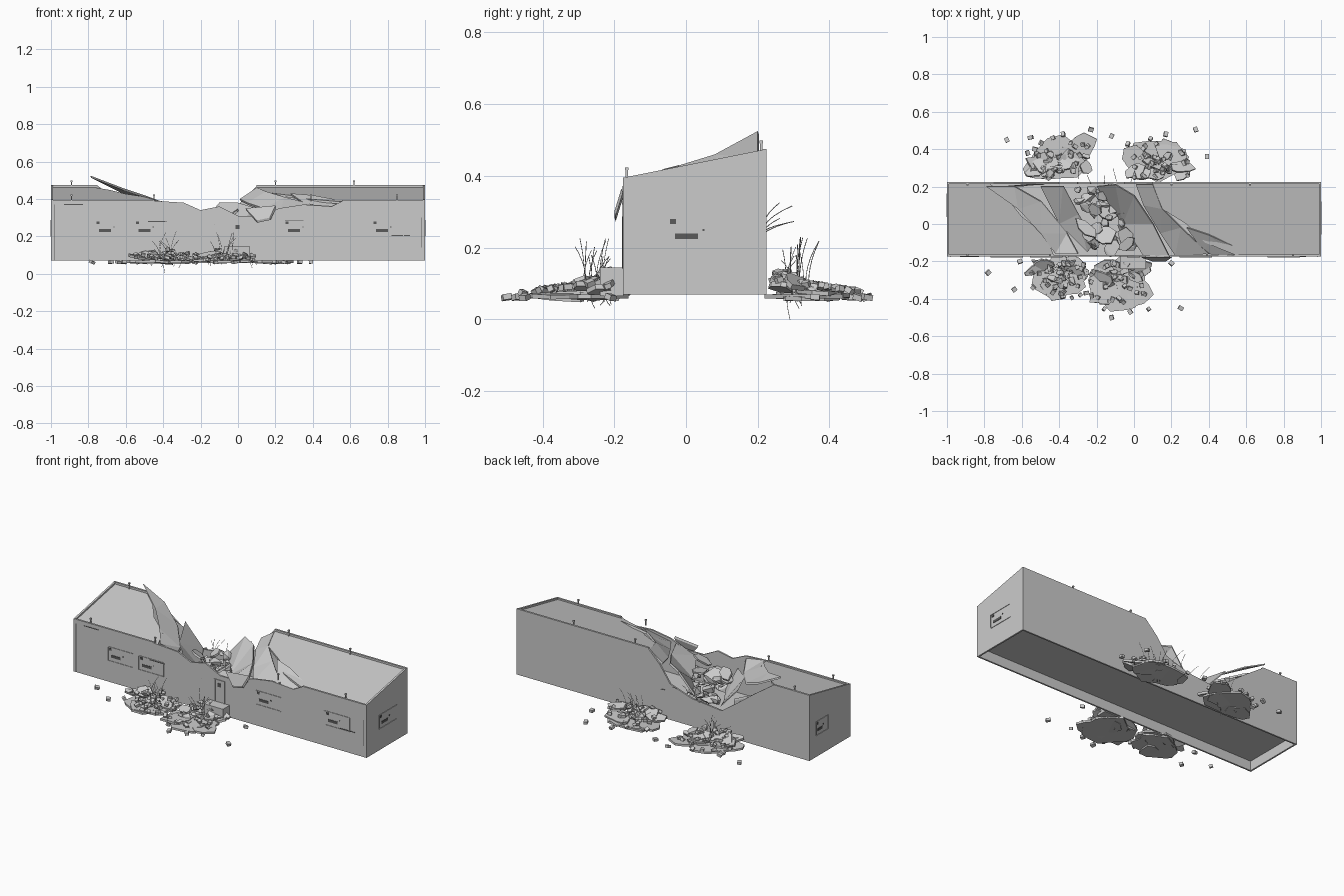
import bpy, bmesh, math, random
from mathutils import Vector, Matrix, Euler

random.seed(7)
R = random.uniform
old = bpy.data.objects.get("Cube")
if old:
    bpy.data.objects.remove(old, do_unlink=True)


def material(name, v):
    m = bpy.data.materials.new(name)
    m.use_nodes = True
    m.diffuse_color = (v, v, v, 1)
    m.node_tree.nodes["Principled BSDF"].inputs["Base Color"].default_value = (v, v, v, 1)
    return m


CONCRETE = material("concrete_grey", 0.6)
DARK = material("dark_opening", 0.1)


def finish(name, bm, mat=CONCRETE):
    bmesh.ops.recalc_face_normals(bm, faces=bm.faces)
    me = bpy.data.meshes.new(name)
    bm.to_mesh(me)
    bm.free()
    me.materials.append(mat)
    ob = bpy.data.objects.new(name, me)
    bpy.context.collection.objects.link(ob)
    return ob


def prism(bm, pts, offset):
    """Polygon through pts, thickened along offset."""
    f = bm.faces.new([bm.verts.new(p) for p in pts])
    ext = bmesh.ops.extrude_face_region(bm, geom=[f], use_keep_orig=True)["geom"]
    vs = [g for g in ext if isinstance(g, bmesh.types.BMVert)]
    bmesh.ops.translate(bm, verts=vs, vec=offset)


def box(bm, c, size, rot=(0, 0, 0)):
    m = Matrix.Translation(c) @ Euler(rot).to_matrix().to_4x4() @ Matrix.Diagonal((*size, 1))
    bmesh.ops.create_cube(bm, size=1, matrix=m)


def chunk(bm, c, r):
    """Faceted lump of rubble."""
    s = (R(.7, 1.3), R(.7, 1.3), R(.5, .9))
    vs = []
    for i in range(12):
        d = Vector((R(-1, 1), R(-1, 1), R(-1, 1))).normalized()
        vs.append(bm.verts.new(Vector(c) + Vector([d[k] * r * s[k] for k in range(3)])))
    hull = bmesh.ops.convex_hull(bm, input=vs)
    loose = [v for v in hull["geom_interior"] if isinstance(v, bmesh.types.BMVert)]
    bmesh.ops.delete(bm, geom=loose, context='VERTS')


def shard(bm, c, rx, ry, tilt=(0, 0, 0), thick=.012, n=9):
    """Flat slab with a jagged outline."""
    rot = Euler(tilt).to_matrix()
    pts = []
    for i in range(n):
        a = math.tau * (i + R(-.3, .3)) / n
        k = R(.75, 1.12)
        pts.append(Vector(c) + rot @ Vector((rx * k * math.cos(a), ry * k * math.sin(a), 0)))
    prism(bm, pts, rot @ Vector((0, 0, -thick)))


FRONT, BACK, BASE = -.175, .225, .07


def roof_z(y):
    return .39 + .2 * (y - FRONT)


# Long walls with a broken top edge
front_top = [(1, .39), (.56, .39), (.5, .36), (.35, .37), (.22, .35), (.12, .31), (0, .31),
             (-.1, .36), (-.2, .34), (-.29, .38), (-.45, .39), (-1, .39)]
back_top = [(1, .47), (.1, .47), (.02, .39), (-.05, .29), (-.2, .24), (-.4, .22),
            (-.5, .29), (-.62, .38), (-.75, .47), (-1, .47)]
for name, top, y, t in (("front_wall", front_top, FRONT, .01), ("back_wall", back_top, BACK, -.01)):
    bm = bmesh.new()
    prism(bm, [(-1, y, BASE), (1, y, BASE)] + [(x, y, z) for x, z in top], (0, t, 0))
    finish(name, bm)

# End walls
for name, s in (("left_end_wall", 1), ("right_end_wall", -1)):
    bm = bmesh.new()
    prism(bm, [(s, FRONT, BASE), (s, BACK, BASE), (s, BACK, .47), (s, FRONT, .39)], (-.01 * s, 0, 0))
    finish(name, bm)

# Floor and the two standing roof parts
bm = bmesh.new()
box(bm, (0, .025, .135), (1.98, .38, .01))
finish("floor", bm)
left_roof = [(-.99, -.165), (-.43, -.165), (-.47, -.06), (-.6, .04), (-.68, .14), (-.77, .215), (-.99, .215)]
right_roof = [(.99, -.165), (.99, .215), (.1, .215), (.15, .08), (.28, 0), (.38, -.1), (.54, -.165)]
for name, pts in (("right_roof", left_roof), ("left_roof", right_roof)):
    bm = bmesh.new()
    prism(bm, [(x, y, roof_z(y) - .006) for x, y in pts], (0, 0, -.012))
    finish(name, bm)

# Fallen roof strips lying across the breach
strips = {
    "raised_roof_strip": [(-.79, .2, .525), (-.64, .2, .45), (-.5, .12, .38), (-.36, -.05, .34),
                          (-.3, -.16, .37), (-.42, -.16, .39), (-.5, -.05, .42), (-.62, .08, .46)],
    "steep_roof_strip": [(-.5, .2, .37), (-.38, .2, .24), (-.3, .05, .2), (-.21, -.1, .2),
                         (-.25, -.15, .3), (-.4, 0, .34)],
    "sagging_roof_strip": [(.1, .21, .46), (.01, .21, .4), (.05, .1, .38), (.14, -.05, .35),
                           (.22, -.17, .33), (.4, -.16, .37), (.25, -.02, .41), (.15, .08, .44)],
    "low_roof_strip": [(-.1, .21, .38), (-.2, .2, .26), (-.06, 0, .23), (.05, -.17, .29),
                       (.19, -.18, .33), (.1, 0, .35), (0, .15, .38)],
    "overhanging_piece": [(.04, -.18, .35), (.2, -.18, .365), (.17, -.2, .3), (.1, -.2, .285)],
    "lifted_edge_piece": [(.28, -.02, .43), (.4, -.06, .42), (.56, -.13, .39), (.54, -.17, .36), (.38, -.16, .36)],
    "back_hanging_piece": [(-.68, .2, .4), (-.48, .21, .31), (-.5, .215, .2), (-.6, .2, .24)],
}
for name, pts in strips.items():
    bm = bmesh.new()
    prism(bm, pts, (.004, .004, -.012))
    bmesh.ops.triangulate(bm, faces=[f for f in bm.faces if len(f.verts) > 4])
    finish(name, bm)

# Rubble filling the breach
bm = bmesh.new()
for i in range(34):
    y = R(-.13, .19)
    c = (-.15 - .5 * y + R(-.12, .12), y, R(.18, .26))
    chunk(bm, c, R(.02, .045))
for i in range(10):
    y = R(-.12, .17)
    shard(bm, (-.16 - .5 * y + R(-.15, .15), y, R(.22, .33)), R(.04, .08), R(.03, .06),
          (R(-.6, .6), R(-.6, .6), R(0, 3)), n=6)
finish("inner_rubble", bm)

# Parapet rims and roof posts
bm = bmesh.new()
for x0, x1, y in ((-1, -.45, FRONT), (.56, 1, FRONT), (-1, -.75, BACK), (.1, 1, BACK)):
    yc = y + (.006 if y < 0 else -.006)
    box(bm, ((x0 + x1) / 2, yc, roof_z(y)), (x1 - x0, .012, .01))
for s in (-1, 1):
    box(bm, (s * .994, .025, roof_z(.025)), (.012, .4, .01), (math.atan(.2), 0, 0))
finish("parapet_rim", bm)
bm = bmesh.new()
for y, xs in ((FRONT + .01, (-.89, -.45, .39, .85)), (BACK - .015, (-.89, .62, .2))):
    for x in xs:
        box(bm, (x, y, roof_z(y) + .012), (.006, .006, .036))
        box(bm, (x, y, roof_z(y) + .028), (.01, .01, .008))
finish("roof_posts", bm)

# Windows: thin frame, broken slot and bracket
frames, slots = bmesh.new(), bmesh.new()


def window(place, w, h=.085):
    def plate(bm, u, z, su, sz, t):
        n0 = len(bm.verts)
        box(bm, (u, 0, z), (su, t, sz))
        bm.verts.ensure_lookup_table()
        bmesh.ops.transform(bm, matrix=place, verts=bm.verts[n0:])
    for s in (-1, 1):
        plate(frames, 0, s * h / 2, w, .004, .006)
        plate(frames, s * w / 2, 0, .004, h, .006)
    plate(slots, -.18 * w, -.011, w * .38, .016, .004)
    plate(slots, -.4 * w, .03, .016, .014, .005)
    plate(slots, .1 * w, .006, .006, .006, .005)


for x in (-.68, -.47, .33, .8):
    window(Matrix.Translation((x, FRONT, .243)), .17)
window(Matrix.Translation((1, .032, .243)) @ Matrix.Rotation(math.pi / 2, 4, 'Z'), .17)
window(Matrix.Translation((-1, .1, .243)) @ Matrix.Rotation(-math.pi / 2, 4, 'Z'), .12)

# Doorway, corner slits and wall cracks
for x in (-.035, .03):
    box(frames, (x, FRONT, .21), (.005, .008, .14))
box(frames, (-.0025, FRONT, .28), (.07, .008, .005))
box(slots, (-.003, FRONT, .25), (.022, .005, .022))
for s in (-1, 1):
    box(slots, (s * .982, FRONT, .22), (.004, .004, .3 if s < 0 else .16))
for x, z in ((-.43, .28), (-.88, .37), (.3, .285), (.87, .205)):
    box(slots, (x, FRONT, z), (.1, .004, .004))
finish("window_and_door_frames", frames)
finish("broken_slots", slots, DARK)

# Landing in front of the door
bm = bmesh.new()
box(bm, (-.005, -.207, .105), (.14, .066, .08))
finish("door_landing", bm)

# Debris fans: ground slabs, tilted pieces, lumps
piles = {"front_right": (-.4, -1, .17, .13), "front_middle": (-.08, -1, .19, .17),
         "back_right": (-.4, 1, .19, .15), "back_left": (.13, 1, .2, .14)}
for name, (px, s, rx, ry) in piles.items():
    wall = FRONT if s < 0 else BACK
    py = wall + s * ry * .85
    bm = bmesh.new()
    shard(bm, (px, py, .07), rx * .85, ry * .85, n=13)
    for i in range(5):
        shard(bm, (px + R(-.7, .7) * rx, py + R(-.5, .5) * ry, R(.066, .082)), rx * .45, ry * .45,
              (R(-.08, .08), R(-.08, .08), R(0, 3)), n=8)
    for i in range(7):
        shard(bm, (px + R(-.8, .8) * rx, wall + s * R(.04, .11), R(.085, .11)), R(.04, .075), R(.025, .04),
              (s * R(-.6, -.2), R(-.3, .3), R(-.5, .5)), .014, 7)
    finish(name + "_debris_slabs", bm)
    bm = bmesh.new()
    for i in range(14):
        d = R(.03, .15)
        chunk(bm, (px + R(-.45, .45) * rx, wall + s * d, .145 - .45 * d), R(.014, .03))
    for i in range(26):
        d = R(.02, ry * 1.7)
        box(bm, (px + R(-.9, .9) * rx, wall + s * d, .115 - .15 * d), (R(.015, .028), .02, .016),
            (R(-.5, .5), R(-.5, .5), R(0, 3)))
    finish(name + "_debris_lumps", bm)

# Loose stones around the fans
bm = bmesh.new()
for x, y in ((-.78, -.26), (-.64, -.35), (.2, -.21), (.25, -.45), (-.12, -.5), (-.02, -.47), (-.61, -.2),
             (-.68, .45), (-.23, .505), (-.12, .47), (.33, .505), (.39, .36), (-.53, .4), (.17, .48)):
    box(bm, (x, y, .062), (.026, .022, .016), (R(-.3, .3), R(-.3, .3), R(0, 3)))
finish("loose_stones", bm)

# Bent reinforcing wires
cu = bpy.data.curves.new("reinforcing_wires", 'CURVE')
cu.dimensions = '3D'
cu.bevel_depth = .0011
cu.bevel_resolution = 0


def wire(start, lean, height):
    sp = cu.splines.new('POLY')
    sp.points.add(5)
    for i, p in enumerate(sp.points):
        t = i / 5
        p.co = (start[0] + lean[0] * t * t, start[1] + lean[1] * t * t, start[2] + height * t, 1)


for px, s, rx, ry in piles.values():
    wall = FRONT if s < 0 else BACK
    for i in range(8):
        wire((px + R(-.06, .06), wall + s * R(.05, .12), .1), (R(-.06, .06), R(-.04, .04)), R(.06, .13))
    for i in range(3):
        wire((px + R(-.1, .1), wall + s * R(.04, .1), .08), (R(-.02, .02), R(-.02, .02)), R(-.05, -.03))
wire((-.4, .28, .08), (.01, .01), -.08)
for i in range(5):
    wire((-.3 + .07 * i, BACK - .01, .22 + R(0, .05)), (R(-.03, .03), R(.04, .09)), R(.03, .08))
ob = bpy.data.objects.new("reinforcing_wires", cu)
cu.materials.append(CONCRETE)
bpy.context.collection.objects.link(ob)
